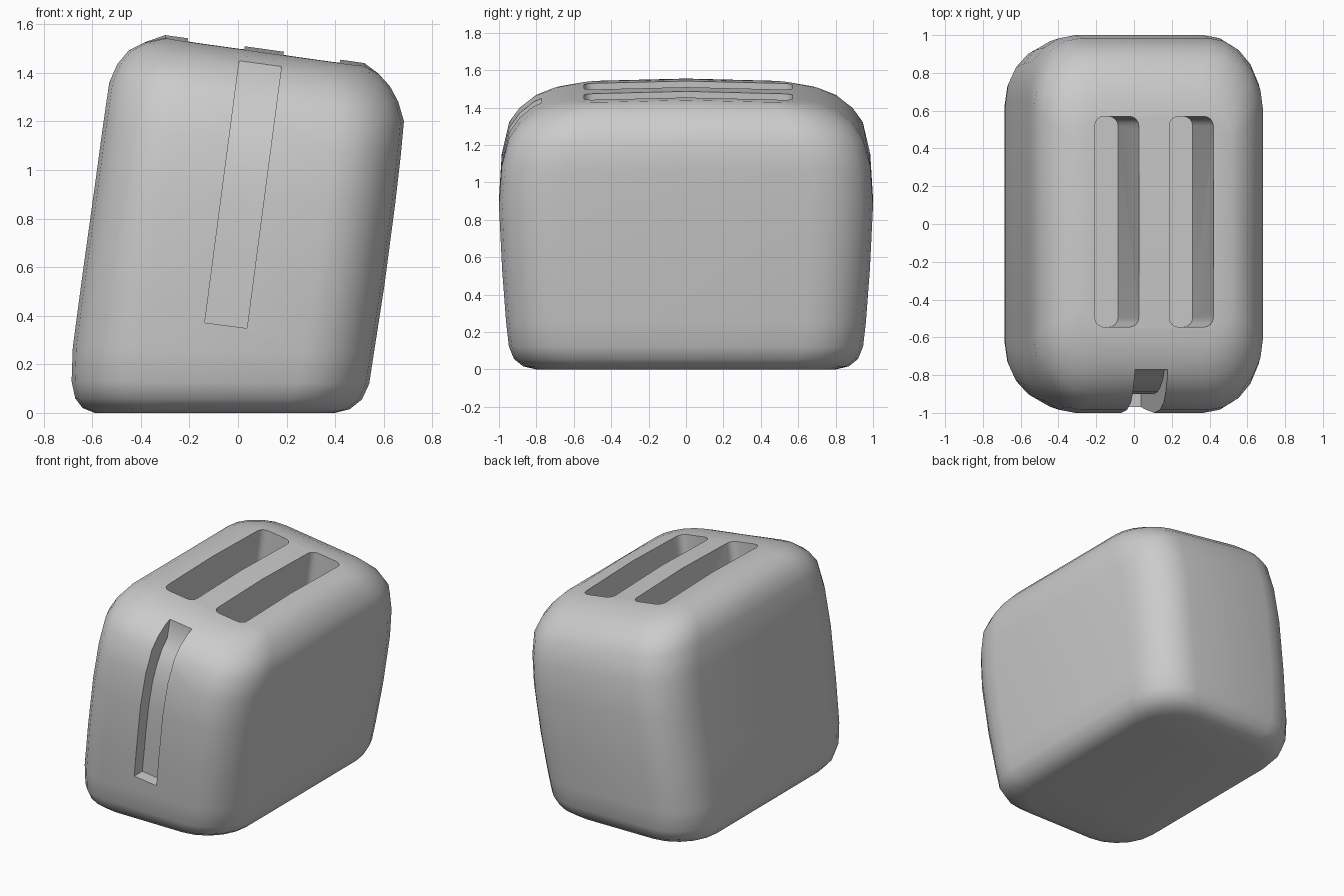
import bpy, bmesh, math
from mathutils import Matrix, Vector

if "Cube" in bpy.data.objects:
    bpy.data.objects.remove(bpy.data.objects["Cube"])

TILT = math.radians(7.5)


def mesh_object(name, bm):
    bmesh.ops.recalc_face_normals(bm, faces=bm.faces)
    mesh = bpy.data.meshes.new(name)
    bm.to_mesh(mesh)
    bm.free()
    ob = bpy.data.objects.new(name, mesh)
    bpy.context.collection.objects.link(ob)
    return ob


def ring_points(xl, zl, xr, zr, hy, rx, ry, crown=0):
    """Leaning rounded rectangle, mirrored left to right."""
    hx, cx, cz = (xr - xl) / 2, (xr + xl) / 2, (zr + zl) / 2
    quarter = []
    for i in range(6):
        a = math.pi / 2 * i / 5
        quarter.append((hx - rx + rx * math.cos(a), hy - ry + ry * math.sin(a)))
    half = [(u, -v) for u, v in reversed(quarter)] + [(hx, 0)] + quarter
    loop = half + [(-u, v) for u, v in reversed(half)]
    return [(cx + u, v, cz + u / hx * (zr - zl) / 2 + crown * (1 - abs(v) / hy))
            for u, v in loop]


# Body: lofted leaning rings  (left x, left z, right x, right z, half depth, corner x, corner y)
rings = [
    (-0.59, 0.00, 0.40, 0.00, 0.80, 0.28, 0.28),
    (-0.64, 0.02, 0.46, 0.015, 0.87, 0.29, 0.30),
    (-0.67, 0.06, 0.51, 0.055, 0.92, 0.29, 0.32),
    (-0.685, 0.13, 0.54, 0.12, 0.947, 0.29, 0.32),
    (-0.68, 0.27, 0.56, 0.25, 0.962, 0.29, 0.32),
    (-0.64, 0.57, 0.602, 0.52, 0.983, 0.28, 0.33),
    (-0.59, 0.93, 0.647, 0.86, 1.00, 0.28, 0.34),
    (-0.556, 1.18, 0.67, 1.06, 0.985, 0.28, 0.34),
    (-0.53, 1.36, 0.683, 1.20, 0.945, 0.28, 0.34),
    (-0.497, 1.435, 0.66, 1.28, 0.89, 0.27, 0.32),
    (-0.45, 1.492, 0.625, 1.345, 0.815, 0.26, 0.28),
    (-0.385, 1.525, 0.58, 1.395, 0.72, 0.22, 0.22),
    (-0.30, 1.54, 0.52, 1.425, 0.60, 0.15, 0.15, 0.015),
]
bm = bmesh.new()
loft = [[bm.verts.new(p) for p in ring_points(*r)] for r in rings]
n = len(loft[0])
for a, b in zip(loft, loft[1:]):
    for i in range(n):
        j = (i + 1) % n
        bm.faces.new((a[i], a[j], b[j], b[i]))
for cap in (loft[0], loft[-1]):
    for i in range(n // 2 - 1):
        bm.faces.new((cap[i], cap[i + 1], cap[n - 2 - i], cap[n - 1 - i]))
body = mesh_object("toaster_body", bm)


def bread_slot_cutter(x, z):
    """Rounded leaning box for one bread slot."""
    bm = bmesh.new()
    bmesh.ops.create_cube(bm, size=1)
    bmesh.ops.scale(bm, vec=(0.235, 1.115, 1.05), verts=bm.verts)
    bmesh.ops.translate(bm, vec=(0, 0.012, -0.325), verts=bm.verts)
    upright = [e for e in bm.edges
               if abs(e.verts[0].co.z - e.verts[1].co.z) > 0.5]
    bmesh.ops.bevel(bm, geom=upright, offset=0.05, segments=4,
                    profile=0.5, affect='EDGES')
    bm.transform(Matrix.Translation((x, 0, z)) @ Matrix.Rotation(TILT, 4, 'Y'))
    return mesh_object("bread_slot_cutter", bm)


def lever_cutter():
    """Groove following the front face, extruded across its width."""
    profile = [(-1.2, 0), (-0.88, 0), (-0.895, 0.3), (-0.90, 0.5), (-0.89, 0.66),
               (-0.865, 0.78), (-0.82, 0.89), (-0.775, 0.95), (-0.77, 1.15), (-1.2, 1.15)]
    bm = bmesh.new()
    face = bm.faces.new([bm.verts.new((-0.0875, y, z)) for y, z in profile])
    new = bmesh.ops.extrude_face_region(bm, geom=[face])
    moved = [v for v in new["geom"] if isinstance(v, bmesh.types.BMVert)]
    bmesh.ops.translate(bm, vec=(0.175, 0, 0), verts=moved)
    bm.transform(Matrix.Translation((-0.05, 0, 0.36)) @ Matrix.Rotation(TILT, 4, 'Y'))
    return mesh_object("lever_slot_cutter", bm)


# Cut the two bread slots and the lever groove
cutters = [bread_slot_cutter(-0.09, 1.52), bread_slot_cutter(0.305, 1.47), lever_cutter()]
bpy.context.view_layer.objects.active = body
body.select_set(True)
for c in cutters:
    c.hide_render = True
    mod = body.modifiers.new("cut", 'BOOLEAN')
    mod.operation = 'DIFFERENCE'
    mod.solver = 'EXACT'
    mod.object = c
    bpy.ops.object.modifier_apply(modifier=mod.name)
    bpy.data.objects.remove(c)

bpy.ops.object.shade_smooth_by_angle(angle=math.radians(40))
